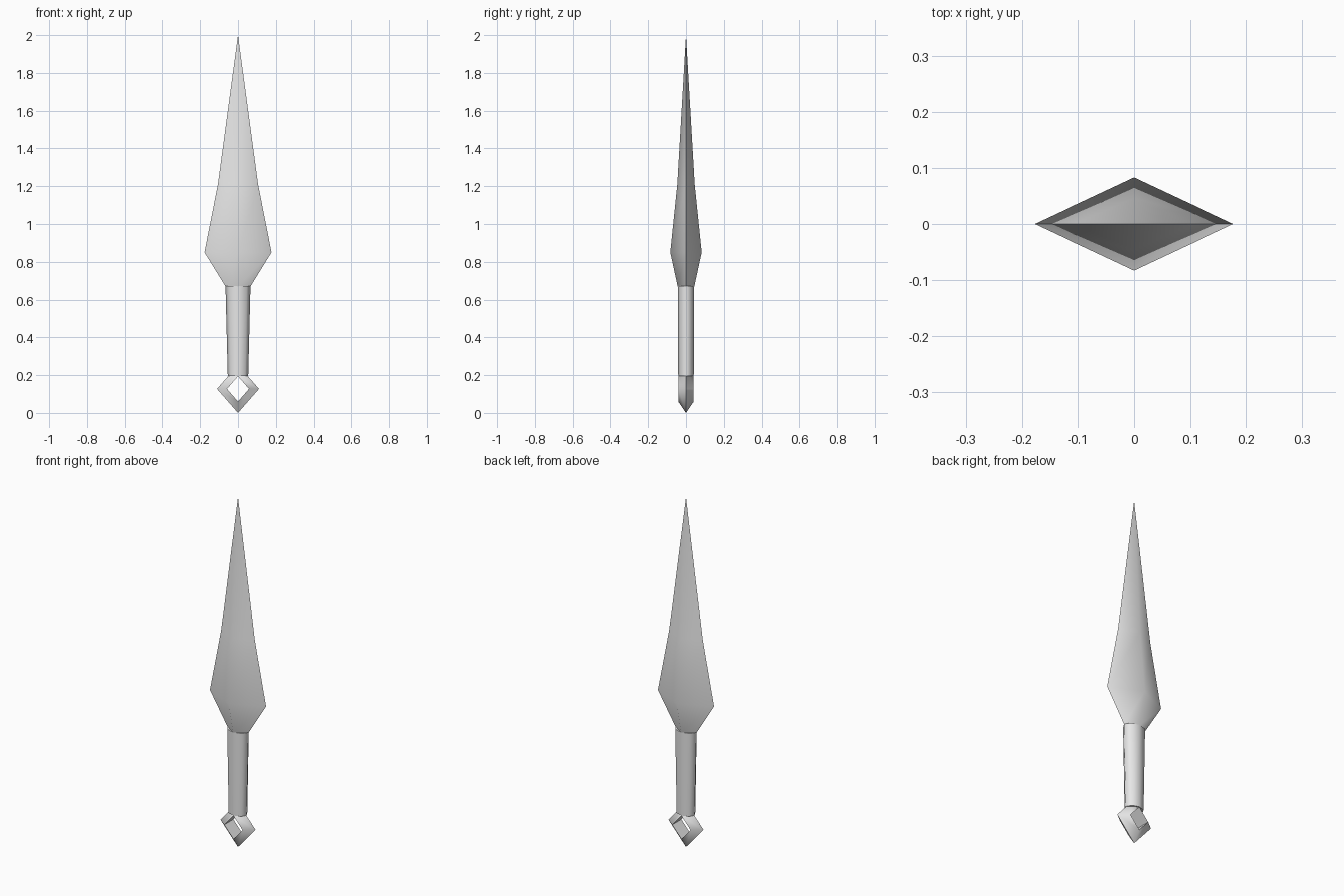
import bpy
import bmesh
from math import cos, sin, pi, radians

cube = bpy.data.objects.get("Cube")
if cube:
    bpy.data.objects.remove(cube, do_unlink=True)

steel = bpy.data.materials.new("grey steel")
steel.use_nodes = True
steel.diffuse_color = (0.8, 0.8, 0.8, 1)
steel.node_tree.nodes["Principled BSDF"].inputs["Base Color"].default_value = (0.8, 0.8, 0.8, 1)


def finish(name, bm):
    """Turn the bmesh into a smooth object with its steep edges kept sharp."""
    bmesh.ops.remove_doubles(bm, verts=bm.verts, dist=0.0001)
    bmesh.ops.recalc_face_normals(bm, faces=bm.faces)
    mesh = bpy.data.meshes.new(name)
    bm.to_mesh(mesh)
    bm.free()
    mesh.materials.append(steel)
    obj = bpy.data.objects.new(name, mesh)
    bpy.context.collection.objects.link(obj)
    bpy.ops.object.select_all(action='DESELECT')
    obj.select_set(True)
    bpy.context.view_layer.objects.active = obj
    bpy.ops.object.shade_smooth_by_angle(angle=radians(70))
    return obj


def bridge(bm, a, b):
    """Join two closed rings of vertices with quads."""
    n = len(a)
    for i in range(n):
        j = (i + 1) % n
        bm.faces.new((a[i], a[j], b[j], b[i]))


def loft(name, sides, sections, pointed=False):
    """Stack polygon sections given as (height, half width, half depth)."""
    bm = bmesh.new()
    rings = []
    for z, rx, ry in sections:
        rings.append([bm.verts.new((rx * cos(2 * pi * i / sides),
                                    ry * sin(2 * pi * i / sides), z))
                      for i in range(sides)])
    for a, b in zip(rings, rings[1:]):
        bridge(bm, a, b)
    bm.faces.new(rings[0])
    if pointed:
        tip = bm.verts.new((0, 0, 2.0))
        for i in range(sides):
            bm.faces.new((rings[-1][i], rings[-1][(i + 1) % sides], tip))
    else:
        bm.faces.new(rings[-1])
    return finish(name, bm)


# Diamond-section blade
loft("blade", 4, [(0.67, 0.066, 0.044), (0.85, 0.177, 0.083),
                  (1.21, 0.106, 0.046)], pointed=True)

# Tapered grip
loft("handle", 8, [(0.195, 0.054, 0.041), (0.672, 0.066, 0.043)])

# Pommel: diamond loop, wide at the hole and sharp on the outside
bm = bmesh.new()
loops = []
for rx, rz, y in ((0.111, 0.127, 0), (0.058, 0.067, -0.041), (0.058, 0.067, 0.041)):
    loops.append([bm.verts.new((rx * cos(i * pi / 2), y, 0.127 + rz * sin(i * pi / 2)))
                  for i in range(4)])
for k in range(3):
    bridge(bm, loops[k], loops[(k + 1) % 3])
finish("pommel_loop", bm)
